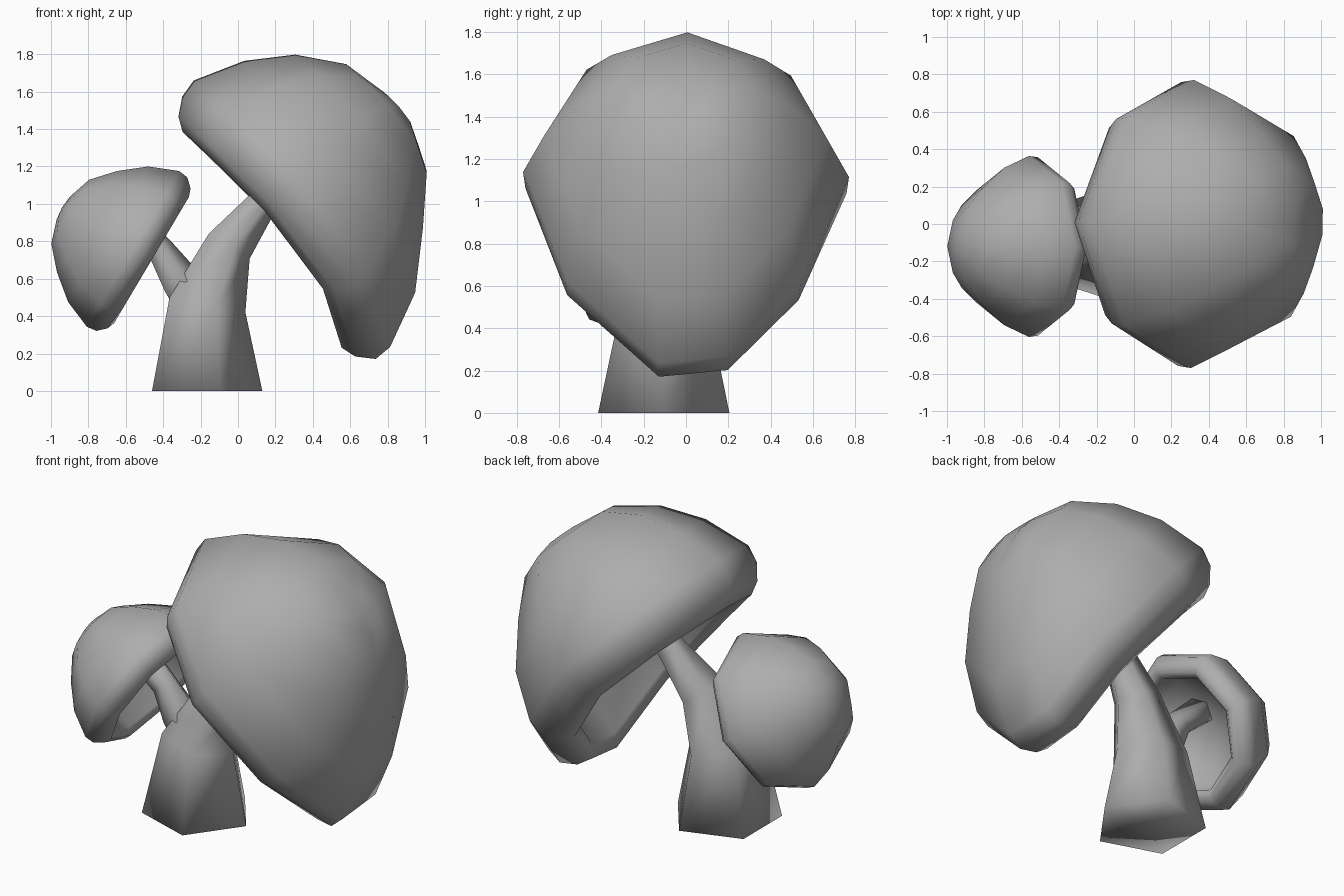
import bpy, bmesh
from mathutils import Vector
from math import sin, cos, radians

cube = bpy.data.objects.get("Cube")
if cube:
    bpy.data.objects.remove(cube, do_unlink=True)

grey = bpy.data.materials.new("plain grey")
grey.use_nodes = True
colour = (0.42, 0.42, 0.42, 1)
grey.diffuse_color = colour
grey.node_tree.nodes["Principled BSDF"].inputs["Base Color"].default_value = colour


def loft(name, rings, start, end):
    """Skin a list of rings and close both ends with fans to a centre point."""
    bm = bmesh.new()
    loops = [[bm.verts.new(p) for p in ring] for ring in rings]
    n = len(loops[0])
    for a, b in zip(loops, loops[1:]):
        for i in range(n):
            j = (i + 1) % n
            bm.faces.new((a[i], a[j], b[j], b[i]))
    for loop, tip in ((loops[0], start), (loops[-1], end)):
        centre = bm.verts.new(tip)
        for i in range(n):
            bm.faces.new((loop[i], loop[(i + 1) % n], centre))
    bmesh.ops.recalc_face_normals(bm, faces=bm.faces)
    for face in bm.faces:
        face.smooth = True
    mesh = bpy.data.meshes.new(name)
    bm.to_mesh(mesh)
    bm.free()
    mesh.materials.append(grey)
    obj = bpy.data.objects.new(name, mesh)
    bpy.context.collection.objects.link(obj)


# Rim outlines: along the slope, sideways, lift of the lip
egg_rim = [(0.88, 0.01, 0.0), (0.60, 0.57, 0.05), (0.11, 0.77, 0.13),
           (-0.53, 0.54, 0.14), (-0.865, 0.20, 0.03), (-0.89, -0.13, 0.01),
           (-0.50, -0.57, 0.14), (0.14, -0.77, 0.13), (0.64, -0.54, 0.05)]
round_rim = [(0.88 * cos(radians(a)), 0.88 * sin(radians(a)), 0.0) for a in range(0, 360, 45)]

# Cap profile from crown to hollow underside: size, height, lean up the slope
profile = [(0.15, 0.925, 0.12), (0.41, 0.85, 0.13), (0.65, 0.66, 0.12),
           (0.87, 0.42, 0.06), (1.0, 0.14, 0.02), (0.985, 0.04, 0.0),
           (0.90, -0.04, 0.0), (0.81, -0.07, 0.0), (0.72, -0.01, 0.0),
           (0.68, 0.24, 0.0)]


def cap(name, centre, slope, size, rim, lean):
    """Tilted dome with a rolled lip and a hollow underside."""
    up = Vector(slope).normalized()
    side = Vector((0, 1, 0))
    axis = side.cross(up)
    if axis.z < 0:
        axis = -axis

    def place(v, y, u):
        return Vector(centre) + size * (up * v + side * y + axis * u)

    rings = [[place(v * s + shift * lean, y * s, u + k * s) for v, y, k in rim]
             for s, u, shift in profile]
    loft(name, rings, place(0.12 * lean, 0, 0.94), place(0, 0, 0.36))


cap("large_cap", (0.18, 0, 0.85), (-0.59, 0, 0.81), 1.0, egg_rim, 1)
cap("small_cap", (-0.495, -0.12, 0.72), (0.51, 0, 0.86), 0.55, round_rim, 0)


def stem(name, path):
    """Five-sided tube through (x, y, z, radius) stations."""
    points = [Vector(p[:3]) for p in path]
    rings = []
    for i, (p, station) in enumerate(zip(points, path)):
        tangent = points[min(i + 1, len(points) - 1)] - points[max(i - 1, 0)]
        if i == 0:
            tangent = Vector((0, 0, 1))
        turn = Vector((0, 0, 1)).rotation_difference(tangent)
        angles = [radians(72 * k) for k in range(5)]
        rings.append([p + turn @ Vector((cos(a), sin(a), 0)) * station[3] for a in angles])
    loft(name, rings, points[0], points[-1])


# Trunk running into the large cap, and the side branch into the small one
stem("trunk", [(-0.196, -0.105, 0, 0.326), (-0.185, -0.10, 0.46, 0.228),
               (-0.06, -0.06, 0.775, 0.14), (0.12, -0.02, 1.0, 0.09),
               (0.36, 0, 1.28, 0.085)])
stem("side_branch", [(-0.25, -0.105, 0.43, 0.10), (-0.31, -0.11, 0.58, 0.115),
                     (-0.42, -0.12, 0.75, 0.08), (-0.61, -0.12, 0.92, 0.09)])
